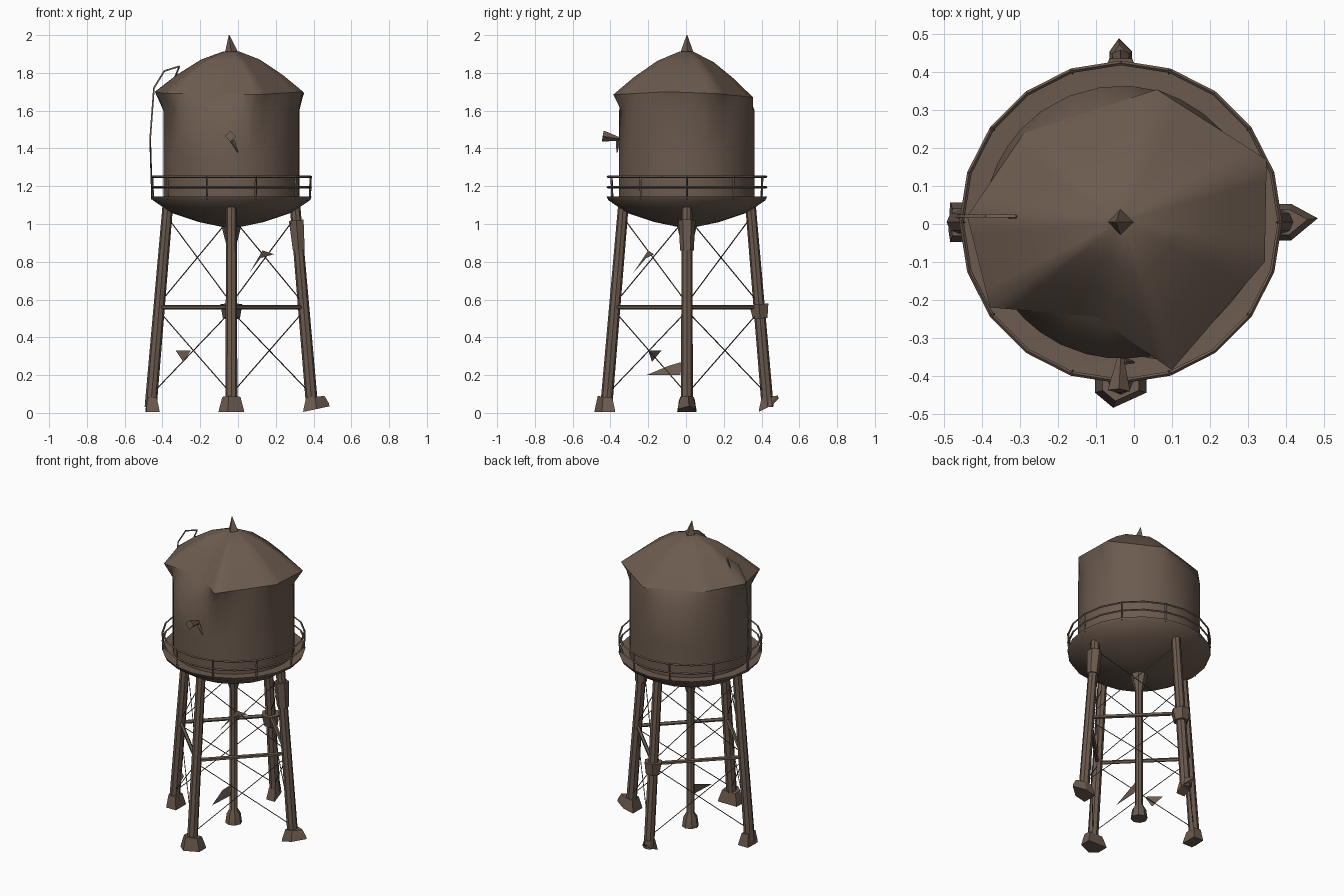
import bpy, bmesh, math
from mathutils import Vector

cube = bpy.data.objects.get("Cube")
if cube:
    bpy.data.objects.remove(cube)

CX, CY = -0.035, 0.005
rust = bpy.data.materials.new("rusty brown")
rust.use_nodes = True
COLOUR = (0.15, 0.105, 0.078, 1)
rust.diffuse_color = COLOUR
bsdf = rust.node_tree.nodes["Principled BSDF"]
bsdf.inputs["Base Color"].default_value = COLOUR
bsdf.inputs["Roughness"].default_value = 0.9


def finish(name, bm, angle=35):
    bmesh.ops.recalc_face_normals(bm, faces=bm.faces)
    mesh = bpy.data.meshes.new(name)
    bm.to_mesh(mesh)
    bm.free()
    mesh.materials.append(rust)
    ob = bpy.data.objects.new(name, mesh)
    bpy.context.collection.objects.link(ob)
    bpy.ops.object.select_all(action='DESELECT')
    ob.select_set(True)
    bpy.context.view_layer.objects.active = ob
    bpy.ops.object.shade_smooth_by_angle(angle=math.radians(angle))
    return ob


def polar(r, a, z):
    return Vector((CX + r * math.cos(a), CY + r * math.sin(a), z))


def loft(bm, rings, cap_start=True, cap_end=True):
    rows = [[bm.verts.new(p) for p in ring] for ring in rings]
    n = len(rows[0])
    for lo, hi in zip(rows, rows[1:]):
        for i in range(n):
            j = (i + 1) % n
            bm.faces.new((lo[i], lo[j], hi[j], hi[i]))
    if cap_start:
        bm.faces.new(rows[0])
    if cap_end:
        bm.faces.new(rows[-1])


def tube(bm, a, b, r0, r1=None, sides=5):
    a, b = Vector(a), Vector(b)
    q = (b - a).to_track_quat('Z', 'Y')
    rings = []
    for p, r in ((a, r0), (b, r0 if r1 is None else r1)):
        rings.append([p + q @ Vector((r * math.cos(t), r * math.sin(t), 0))
                      for t in (2 * math.pi * i / sides for i in range(sides))])
    loft(bm, rings)


def shard(bm, pts):
    bm.faces.new([bm.verts.new(p) for p in pts])


# Tank wall and battered roof share one uneven eave outline
corners = [(-0.44, 0.02, 1.7), (-0.38, -0.22, 1.69), (-0.1, -0.245, 1.69), (0.1, -0.385, 1.685),
           (0.345, -0.1, 1.7), (0.35, 0.17, 1.69), (0.06, 0.355, 1.67), (-0.29, 0.24, 1.69)]
SPLIT = 5
eave = []
for k, c in enumerate(corners):
    d = Vector(corners[(k + 1) % len(corners)])
    eave += [Vector(c).lerp(d, s / SPLIT) for s in range(SPLIT)]
angles = [math.atan2(p.y - CY, p.x - CX) for p in eave]
apex = Vector((CX, CY, 1.925))

bm = bmesh.new()
loft(bm, [[polar(0.36, a, z) for a in angles] for z in (1.12, 1.35, 1.6)] + [eave], True, False)
finish("tank_wall", bm, 60)

bm = bmesh.new()


def roof_ring(s, bulge):
    return [apex.lerp(p, s) + Vector((0, 0, bulge)) for p in eave]


loft(bm, [eave, roof_ring(0.72, 0.025), roof_ring(0.4, 0.035), roof_ring(0.1, 0.012)],
     False, True)
finish("roof", bm, 60)

bm = bmesh.new()
tube(bm, apex - Vector((0, 0, 0.02)), (CX - 0.012, CY, 2.0), 0.036, 0.002, 4)
finish("roof_finial", bm)

# Walkway rim and bowl beneath the tank
SEG = 20
around = [2 * math.pi * i / SEG for i in range(SEG)]
bm = bmesh.new()
loft(bm, [[polar(r, a, z) for a in around] for r, z in
          ((0.05, 0.985), (0.17, 1.01), (0.32, 1.06), (0.415, 1.125), (0.425, 1.145), (0.34, 1.14))])
finish("walkway_and_bowl", bm)

# Railing: two hoops and posts
bm = bmesh.new()
for i, a in enumerate(around):
    b = around[(i + 1) % SEG]
    for z in (1.195, 1.25):
        tube(bm, polar(0.42, a, z), polar(0.42, b, z), 0.006, sides=4)
    if i % 2 == 0:
        tube(bm, polar(0.415, a, 1.13), polar(0.42, a, 1.255), 0.006, sides=4)
finish("railing", bm)

# Legs, two of them with gussets
quarter = [i * math.pi / 2 for i in range(4)]
left, back, right, front = quarter


def leg_point(a, z):
    return polar(0.43 - 0.085 * z, a, z)


bm = bmesh.new()
for a in quarter:
    tube(bm, leg_point(a, 0.03), leg_point(a, 1.09), 0.032, 0.028, 8)
tube(bm, leg_point(left, 0.86), leg_point(left, 1.02), 0.036, 0.045, 6)
tube(bm, leg_point(back, 0.5), leg_point(back, 0.575), 0.045, 0.058, 6)
finish("legs", bm)

# Central riser pipe with a flared top and a small footing
bm = bmesh.new()
stations = [(0.05, 0.01), (0.042, 0.07), (0.024, 0.1), (0.024, 0.88), (0.04, 0.94), (0.055, 1.0)]
loft(bm, [[polar(r, 2 * math.pi * i / 8, z) for i in range(8)] for r, z in stations])
finish("riser_pipe", bm)

# Feet, each crumpled differently: half width, reach, tip shift, tip lift
bm = bmesh.new()
for a, wide, reach, shift, lift in ((left, 0.048, 0.09, 0.01, 0.03), (back, 0.03, 0.055, 0.005, 0.07),
                                    (right, 0.052, 0.025, 0.02, 0.0), (front, 0.068, 0.06, -0.02, 0.0)):
    out, side = Vector((math.cos(a), math.sin(a), 0)), Vector((-math.sin(a), math.cos(a), 0))
    base = leg_point(a, 0)
    rings = []
    for k, z, tip in ((1, 0.005, lift), (0.95, 0.022, lift), (0.7, 0.08, 0.01)):
        rings.append([base + out * o * k + side * s * k + Vector((0, 0, z + t)) for o, s, t in
                      ((-0.05, -wide, 0), (0.02, -wide, tip / 2), (reach, shift, tip),
                       (0.02, wide, tip / 2), (-0.05, wide, 0))])
    loft(bm, rings)
finish("feet", bm, 20)

# Girts and thin crossed tie rods between neighbouring legs
girts, rods = bmesh.new(), bmesh.new()
for a in quarter:
    b = a + math.pi / 2
    tube(girts, leg_point(a, 0.56), leg_point(b, 0.56), 0.012, sides=5)
    for low, high in ((0.1, 0.54), (0.58, 1.04)):
        for p, q in ((a, b), (b, a)):
            tube(rods, leg_point(p, low), leg_point(q, high), 0.003, sides=3)
finish("girts", girts)
finish("tie_rods", rods)

# Ladder remains on the right side with a bent hook at the top
bm = bmesh.new()
track = [(-0.455, 1.13), (-0.465, 1.45), (-0.445, 1.72), (-0.39, 1.81), (-0.31, 1.835), (-0.345, 1.75)]
for (x0, z0), (x1, z1) in zip(track, track[1:]):
    tube(bm, (x0, 0.02, z0), (x1, 0.02, z1), 0.005, sides=3)
finish("ladder", bm)

# Torn metal: bent plate on the front wall and scraps on the bracing
bm = bmesh.new()
tube(bm, (-0.035, -0.35, 1.45), (-0.04, -0.44, 1.465), 0.008, 0.03, 4)
tube(bm, (-0.03, -0.36, 1.44), (0.0, -0.365, 1.38), 0.012, 0.003, 4)
finish("torn_bracket", bm)

bm = bmesh.new()
shard(bm, [(-0.33, -0.13, 0.33), (-0.25, -0.2, 0.33), (-0.29, -0.18, 0.27)])
shard(bm, [(-0.04, -0.21, 0.2), (-0.03, -0.03, 0.2), (-0.03, -0.02, 0.27), (-0.05, -0.09, 0.25)])
shard(bm, [(0.06, -0.28, 0.74), (0.13, -0.2, 0.86), (0.19, -0.17, 0.84), (0.12, -0.21, 0.82)])
finish("scraps", bm)
